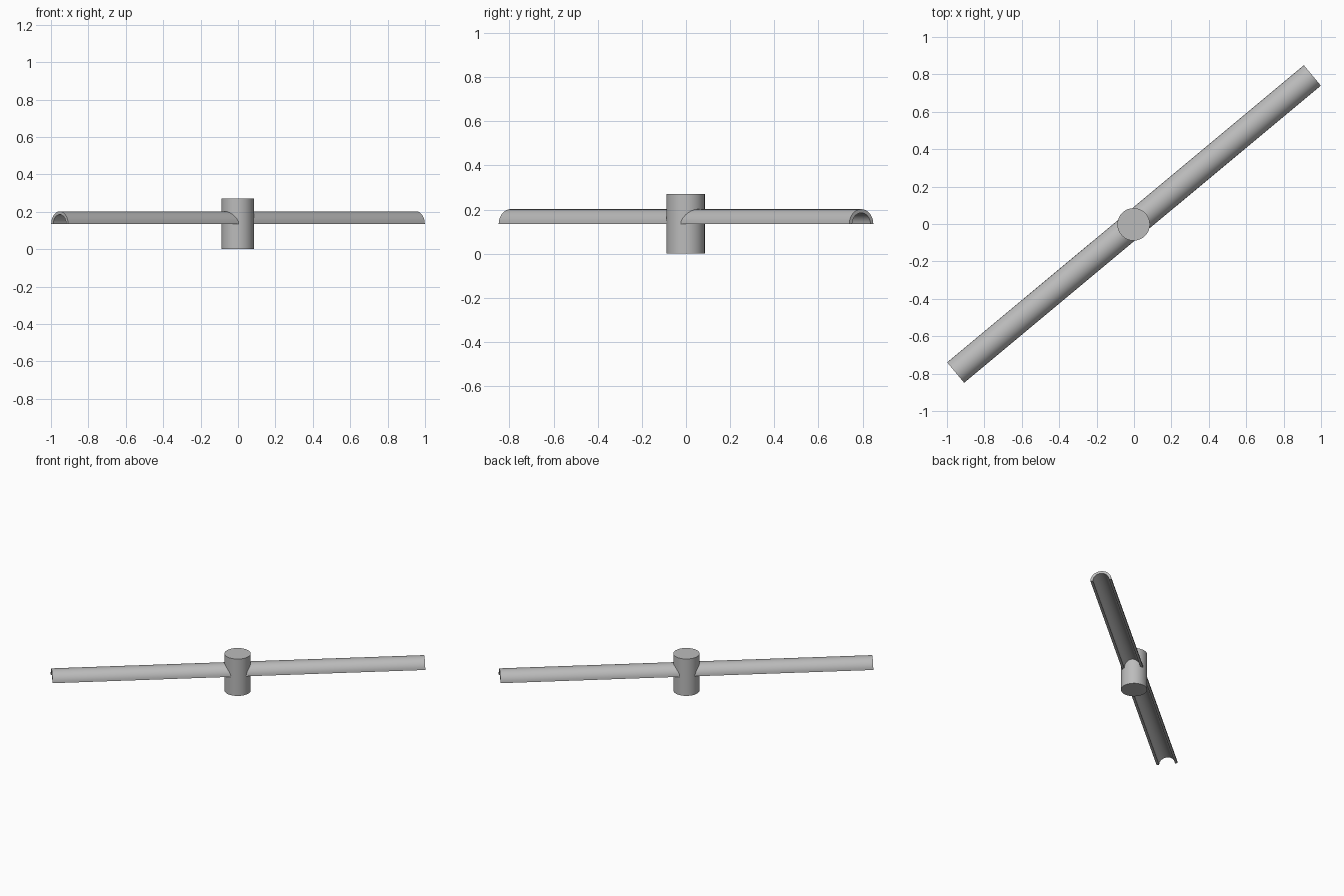
import bpy, bmesh
from math import sin, cos, pi, radians

cube = bpy.data.objects.get("Cube")
if cube:
    bpy.data.objects.remove(cube, do_unlink=True)

HUB_RADIUS, HUB_HEIGHT = 0.087, 0.27
BAR_HALF, BAR_ANGLE, BAR_BASE = 1.241, 39.8, 0.134
SEGMENTS = 14

grey = bpy.data.materials.new("plain grey")
grey.use_nodes = True
colour = (0.5, 0.5, 0.5, 1)
grey.diffuse_color = colour
grey.node_tree.nodes["Principled BSDF"].inputs["Base Color"].default_value = colour


def finish(obj):
    obj.data.materials.append(grey)
    bpy.ops.object.select_all(action="DESELECT")
    obj.select_set(True)
    bpy.context.view_layer.objects.active = obj
    bpy.ops.object.shade_smooth_by_angle(angle=radians(30))


def arch(half_width, height):
    """Half-ellipse points from one side over the top to the other."""
    return [(half_width * cos(pi * i / SEGMENTS), height * sin(pi * i / SEGMENTS))
            for i in range(SEGMENTS + 1)]


# Upright hub
bpy.ops.mesh.primitive_cylinder_add(vertices=32, radius=HUB_RADIUS, depth=HUB_HEIGHT,
                                    location=(-0.002, -0.002, HUB_HEIGHT / 2))
hub = bpy.context.object
hub.name = "hub"
finish(hub)

# Hollow half-round crossbar, open underneath and at both ends
outer, inner = arch(0.071, 0.068), arch(0.054, 0.051)
bm = bmesh.new()
for a, b, c, d in zip(outer, outer[1:], inner[1:], inner):
    bm.faces.new([bm.verts.new((-BAR_HALF, y, z)) for y, z in (a, b, c, d)])
bmesh.ops.remove_doubles(bm, verts=bm.verts, dist=1e-5)
swept = bmesh.ops.extrude_face_region(bm, geom=bm.faces[:], use_keep_orig=True)
moved = [v for v in swept["geom"] if isinstance(v, bmesh.types.BMVert)]
bmesh.ops.translate(bm, verts=moved, vec=(2 * BAR_HALF, 0, 0))
bmesh.ops.recalc_face_normals(bm, faces=bm.faces)
mesh = bpy.data.meshes.new("crossbar")
bm.to_mesh(mesh)
bm.free()
crossbar = bpy.data.objects.new("crossbar", mesh)
bpy.context.collection.objects.link(crossbar)
crossbar.location.z = BAR_BASE
crossbar.rotation_euler.z = radians(BAR_ANGLE)
finish(crossbar)
